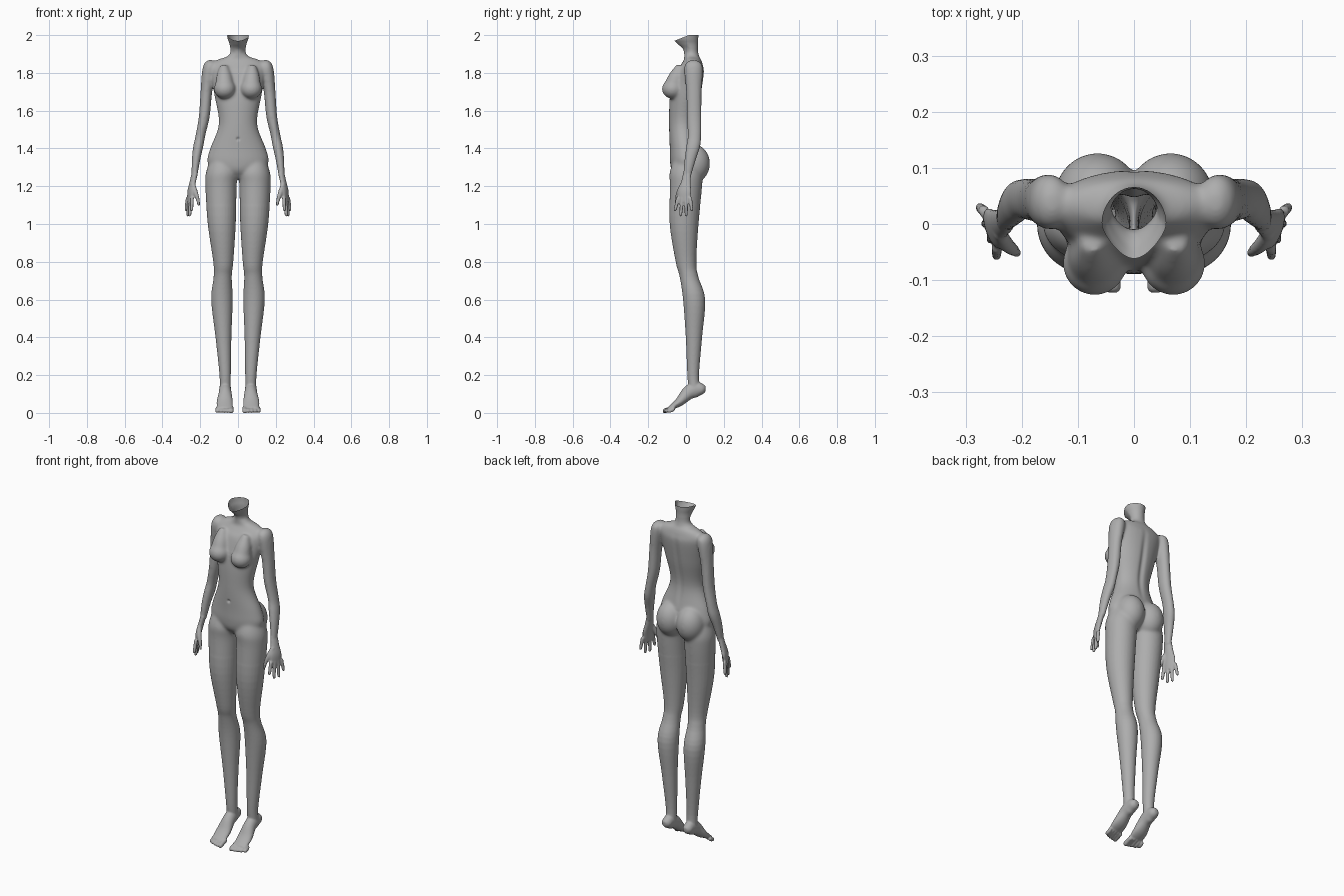
import bpy, bmesh, math
from mathutils import Vector, Matrix

if "Cube" in bpy.data.objects:
    bpy.data.objects.remove(bpy.data.objects["Cube"])

RIGHT = Vector((1, 0, 0))
UP = Vector((0, 0, 1))
SIDES = 28
STEPS = 5
LEFT_AND_RIGHT = (1, -1)
bm = bmesh.new()


def curve_through(rows):
    """Round off a short list of sections with a Catmull-Rom curve."""
    vectors = [Vector(row) for row in rows]
    last = len(vectors) - 1
    result = []
    for i in range(last):
        before, start = vectors[max(i - 1, 0)], vectors[i]
        end, after = vectors[i + 1], vectors[min(i + 2, last)]
        leave, arrive = (end - before) / 2, (after - start) / 2
        for step in range(STEPS):
            t = step / STEPS
            ease = t * t * (3 - 2 * t)
            result.append(start.lerp(end, ease) + leave * t * (1 - t) ** 2 - arrive * t * t * (1 - t))
    return result + [vectors[last]]


def loft(rows, side=RIGHT, ratio=1, tilt=False, mirror=1, pinch=0):
    """Closed tube through (x, y, z, half width[, half depth]); depth defaults to width * ratio."""
    rows = curve_through([row if len(row) == 5 else (*row, row[3] * ratio) for row in rows])
    centres = [Vector(row[:3]) for row in rows]
    rings = []
    for i, centre in enumerate(centres):
        along = UP
        if tilt:
            along = (centres[min(i + 1, len(rows) - 1)] - centres[max(i - 1, 0)]).normalized()
        across = (side - along * side.dot(along)).normalized()
        through = along.cross(across)
        width, depth = rows[i][3], rows[i][4]
        ring = []
        for k in range(SIDES):
            angle = math.tau * k / SIDES
            narrowing = 1 - pinch * max(0, -math.sin(angle))
            point = (centre + across * width * math.cos(angle) * narrowing
                     + through * depth * math.sin(angle))
            ring.append(bm.verts.new((point.x * mirror, point.y, point.z)))
        rings.append(ring)
    for lower, upper in zip(rings, rings[1:]):
        for k in range(SIDES):
            n = (k + 1) % SIDES
            bm.faces.new((lower[k], lower[n], upper[n], upper[k]))
    bm.faces.new(rings[0])
    bm.faces.new(rings[-1])


def pair(rows, **options):
    for mirror in LEFT_AND_RIGHT:
        loft(rows, mirror=mirror, **options)


def ball_pair(centre, radii):
    for mirror in LEFT_AND_RIGHT:
        place = Matrix.Translation((centre[0] * mirror, centre[1], centre[2]))
        bmesh.ops.create_uvsphere(bm, u_segments=SIDES, v_segments=SIDES, radius=1,
                                  matrix=place @ Matrix.Diagonal((*radii, 1)))


def column(rows, **options):
    """Central part from (z, half width, front y, back y)."""
    loft([(0, (front + back) / 2, z, width, (back - front) / 2)
          for z, width, front, back in rows], **options)


# Torso, from crotch to the base of the neck
column([(1.24, .04, -.04, .04), (1.28, .13, -.075, .075), (1.33, .163, -.085, .08),
        (1.4, .148, -.086, .075), (1.53, .102, -.09, .055), (1.68, .125, -.085, .08),
        (1.8, .147, -.055, .096), (1.84, .15, -.03, .09), (1.87, .11, -.01, .08),
        (1.885, .06, -.01, .07), (1.9, .046, -.01, .068)])

# Neck, flaring into the under-jaw
column([(1.85, .045, -.01, .07), (1.92, .041, -.014, .064), (1.955, .046, -.047, .063),
        (1.98, .055, -.07, .065), (2.03, .065, -.09, .068)], pinch=.35)

# Chest and seat forms
ball_pair((.07, -.07, 1.715), (.058, .058, .053))
pair([(.075, -.03, 1.84, .02), (.073, -.05, 1.78, .042), (.07, -.07, 1.72, .05)], tilt=True)
ball_pair((.065, .045, 1.32), (.078, .082, .1))

# Legs
pair([(.085, 0, 1.38, .045), (.085, 0, 1.28, .083), (.09, 0, 1.2, .083), (.086, -.01, 1, .074),
      (.078, 0, .8, .053), (.081, .016, .72, .048), (.085, .043, .6, .057), (.077, .042, .4, .042),
      (.068, .038, .2, .03), (.068, .046, .12, .03)], ratio=1.03)

# Feet, raised on the ball
pair([(.068, .104, .125, .012, .014), (.068, .088, .126, .027, .028), (.068, .05, .124, .031, .042),
      (.068, .01, .104, .034, .036), (.07, -.035, .058, .043, .024), (.07, -.09, .022, .04, .01)], tilt=True)

# Toes, shortening outward from the big toe
for toe in range(5):
    x = .036 + .0185 * toe
    radius = .013 if toe == 0 else .0105
    tip = -.115 + .0015 * toe * toe
    pair([(x, -.065, .028, radius), (x, tip + .02, .017, radius), (x, tip, .01, radius),
          (x, tip - .008, .009, radius / 2)], tilt=True)

# Arms
pair([(.146, .04, 1.868, .013), (.147, .04, 1.85, .032), (.153, .04, 1.81, .037), (.167, .042, 1.7, .031),
      (.178, .043, 1.57, .029), (.198, .045, 1.47, .026), (.21, .038, 1.41, .027),
      (.222, .022, 1.34, .022), (.231, .005, 1.25, .015)], ratio=1.35)

# Hands, with palms turned inward
palm_width = Vector((.35, 1, 0))
hand = dict(side=palm_width, tilt=True)
pair([(.229, .006, 1.27, .022, .015), (.24, 0, 1.22, .027, .015), (.25, -.008, 1.17, .038, .014),
      (.255, -.01, 1.115, .03, .009)], **hand)

# Fingers, fanned across the palm, the middle two longest
for finger in range(4):
    offset = palm_width * (.0215 * finger - .032)
    length = .065 if finger in (0, 3) else .093
    knuckle = Vector((.255, -.01, 1.14)) + offset
    tip = knuckle + offset * .35 + Vector((.005, -.004, -length))
    pair([(*knuckle, .01), (*knuckle.lerp(tip, .5), .0095), (*tip, .008), (*(tip - UP * .007), .004)], **hand)

# Thumbs
pair([(.24, -.015, 1.215, .012), (.226, -.037, 1.17, .013), (.213, -.048, 1.13, .01),
      (.207, -.053, 1.095, .006)], **hand)

# Fuse the parts into one skin
bmesh.ops.recalc_face_normals(bm, faces=bm.faces)
mesh = bpy.data.meshes.new("mannequin_body")
bm.to_mesh(mesh)
bm.free()
body = bpy.data.objects.new("mannequin_body", mesh)
bpy.context.collection.objects.link(body)
bpy.context.view_layer.objects.active = body
body.select_set(True)
fuse = body.modifiers.new("fuse", 'REMESH')
fuse.mode = 'VOXEL'
fuse.voxel_size = .0045
bpy.ops.object.modifier_apply(modifier=fuse.name)

# Soften the joins, most strongly on the trunk
bm = bmesh.new()
bm.from_mesh(body.data)
trunk = [v for v in bm.verts if 1.1 < v.co.z < 1.93 and abs(v.co.x) < .19]
for verts, passes in ((trunk, 22), (bm.verts[:], 3)):
    for _ in range(passes):
        bmesh.ops.smooth_vert(bm, verts=verts, factor=.5, use_axis_x=True, use_axis_y=True, use_axis_z=True)

# Navel dimple and spine groove
for v in bm.verts:
    x, y, z = v.co
    if y < -.05:
        v.co.y += .009 * math.exp(-(x * x + (z - 1.45) ** 2) / .00006)
    elif y > .03 and 1.4 < z < 1.85:
        v.co.y -= .009 * math.exp(-(x / .016) ** 2) * math.sin(math.pi * (z - 1.4) / .45)

# Open neck: level rim with a lower front lip
rim_point = Vector((0, .015, 2))
for normal in (UP, Vector((0, -.37, .93))):
    bmesh.ops.bisect_plane(bm, geom=bm.verts[:] + bm.edges[:] + bm.faces[:],
                           plane_co=rim_point, plane_no=normal, clear_outer=True)
bm.to_mesh(body.data)
bm.free()

# Plain grey finish
colour = (.42, .42, .42, 1)
grey = bpy.data.materials.new("plain_grey")
grey.use_nodes = True
grey.diffuse_color = colour
grey.node_tree.nodes["Principled BSDF"].inputs["Base Color"].default_value = colour
body.data.materials.clear()
body.data.materials.append(grey)
bpy.ops.object.shade_smooth_by_angle(angle=math.radians(60))
